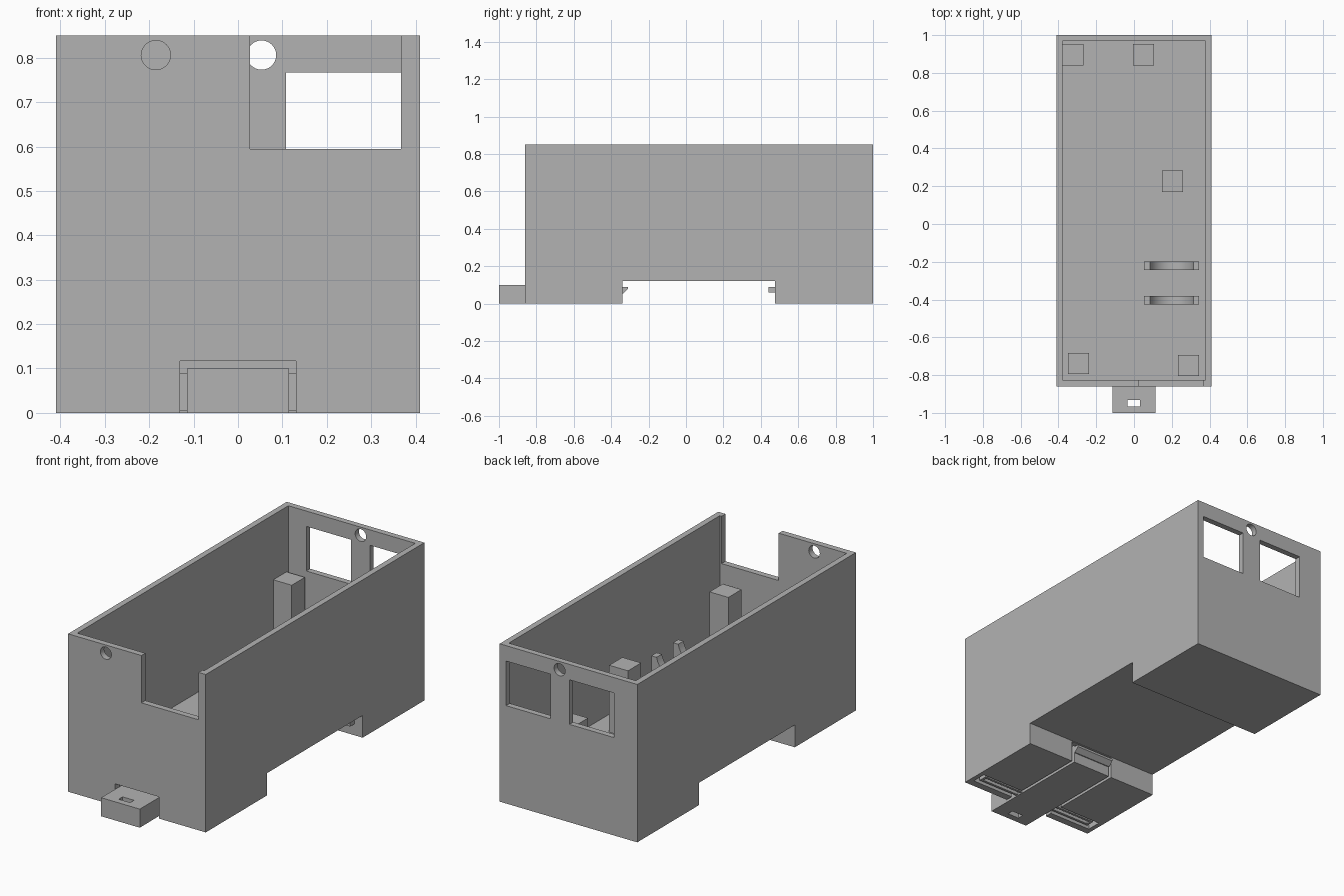
import bpy, bmesh, math

if "Cube" in bpy.data.objects:
    bpy.data.objects.remove(bpy.data.objects["Cube"], do_unlink=True)

grey = bpy.data.materials.new("plain_grey")
grey.use_nodes = True
COLOUR = (0.45, 0.45, 0.45, 1)
grey.diffuse_color = COLOUR
grey.node_tree.nodes["Principled BSDF"].inputs["Base Color"].default_value = COLOUR


def finish(name, bm):
    bmesh.ops.recalc_face_normals(bm, faces=bm.faces)
    mesh = bpy.data.meshes.new(name)
    bm.to_mesh(mesh)
    bm.free()
    mesh.materials.append(grey)
    ob = bpy.data.objects.new(name, mesh)
    bpy.context.scene.collection.objects.link(ob)
    return ob


def box(name, x, y, z):
    bm = bmesh.new()
    bmesh.ops.create_cube(bm, size=1)
    for v in bm.verts:
        v.co = [lo + (c + 0.5) * (hi - lo) for c, (lo, hi) in zip(v.co, (x, y, z))]
    return finish(name, bm)


def prism(name, points, span, axis):
    """Extrude a 2D outline along x (points are y, z) or y (points are x, z)."""
    def place(a, b, t):
        return (t, a, b) if axis == "x" else (a, t, b)
    bm = bmesh.new()
    rings = [[bm.verts.new(place(a, b, t)) for a, b in points] for t in span]
    for ring in rings:
        bm.faces.new(ring)
    n = len(points)
    for i in range(n):
        j = (i + 1) % n
        bm.faces.new((rings[0][i], rings[0][j], rings[1][j], rings[1][i]))
    return finish(name, bm)


def round_cutter(x, z, r, y):
    turn = [2 * math.pi * i / 32 for i in range(32)]
    return prism("cutter", [(x + r * math.cos(t), z + r * math.sin(t)) for t in turn], y, "y")


def cut(ob, cutters):
    for c in cutters:
        mod = ob.modifiers.new("cut", "BOOLEAN")
        mod.operation, mod.solver, mod.object = "DIFFERENCE", "EXACT", c
    bpy.context.view_layer.update()
    deps = bpy.context.evaluated_depsgraph_get()
    mesh = bpy.data.meshes.new_from_object(ob.evaluated_get(deps))
    ob.modifiers.clear()
    ob.data = mesh
    for c in cutters:
        bpy.data.objects.remove(c, do_unlink=True)


def smooth(ob):
    bpy.ops.object.select_all(action="DESELECT")
    ob.select_set(True)
    bpy.context.view_layer.objects.active = ob
    bpy.ops.object.shade_smooth_by_angle(angle=math.radians(30))


FRONT, BACK, TOP, FLOOR = -0.86, 1.0, 0.85, 0.14
front_wall = (FRONT - 0.1, FRONT + 0.06)
back_wall = (BACK - 0.06, BACK + 0.1)

# Open case with cavity, connector openings, screw holes, rail groove and clip channel
case = box("case", (-0.41, 0.41), (FRONT, BACK), (0, TOP))
cut(case, [
    box("cutter", (-0.378, 0.378), (-0.827, 0.968), (FLOOR, 1)),
    box("cutter", (0.027, 0.367), front_wall, (0.595, 1)),
    box("cutter", (0.108, 0.372), back_wall, (0.527, 0.767)),
    box("cutter", (-0.271, -0.006), back_wall, (0.527, 0.767)),
    round_cutter(-0.185, 0.806, 0.033, front_wall),
    round_cutter(0.053, 0.806, 0.033, back_wall),
    box("cutter", (-0.6, 0.6), (-0.34, 0.475), (-0.1, 0.12)),
    box("cutter", (-0.131, 0.131), (-1, -0.3), (-0.1, 0.117)),
    box("cutter", (-0.385, 0.385), (-0.82, -0.74), (-0.1, 0.1)),
])
smooth(case)

# Fixed rail lip at the back of the groove
box("rail_lip", (-0.36, 0.36), (0.44, 0.48), (0.06, 0.09))

# Sliding rail clip with a pull slot and a sloped hook
clip = box("rail_clip", (-0.115, 0.115), (-1, -0.34), (0, 0.1))
cut(clip, [box("cutter", (-0.035, 0.033), (-0.965, -0.932), (-0.1, 0.2))])
prism("clip_hook", [(-0.35, 0.09), (-0.31, 0.09), (-0.31, 0.078), (-0.335, 0.055), (-0.35, 0.055)],
      (-0.115, 0.115), "x")

# Spring loops on both sides of the clip
for side, s in (("left", 1), ("right", -1)):
    def across(a, b):
        return tuple(sorted((a * s, b * s)))
    for part, y in (("front", -0.803), ("back", -0.769)):
        box(f"{side}_spring_{part}_arm", across(0.1, 0.36), (y, y + 0.013), (0.005, 0.09))
    box(f"{side}_spring_end", across(0.347, 0.36), (-0.803, -0.756), (0.005, 0.09))

# Circuit board posts
for i, (x, y) in enumerate([(-0.38, 0.84), (-0.005, 0.84), (0.148, 0.17), (-0.35, -0.795), (0.233, -0.805)]):
    box(f"board_post_{i + 1}", (x, x + 0.112), (y, y + 0.112), (FLOOR - 0.01, 0.5))

# Cradle ribs with a round seat
for name, y in (("front", -0.427), ("back", -0.243)):
    rib = box(f"{name}_cradle_rib", (0.052, 0.345), (y, y + 0.045), (FLOOR - 0.01, 0.345))
    cut(rib, [round_cutter(0.199, 0.37, 0.118, (y - 0.1, y + 0.1))])
    smooth(rib)
